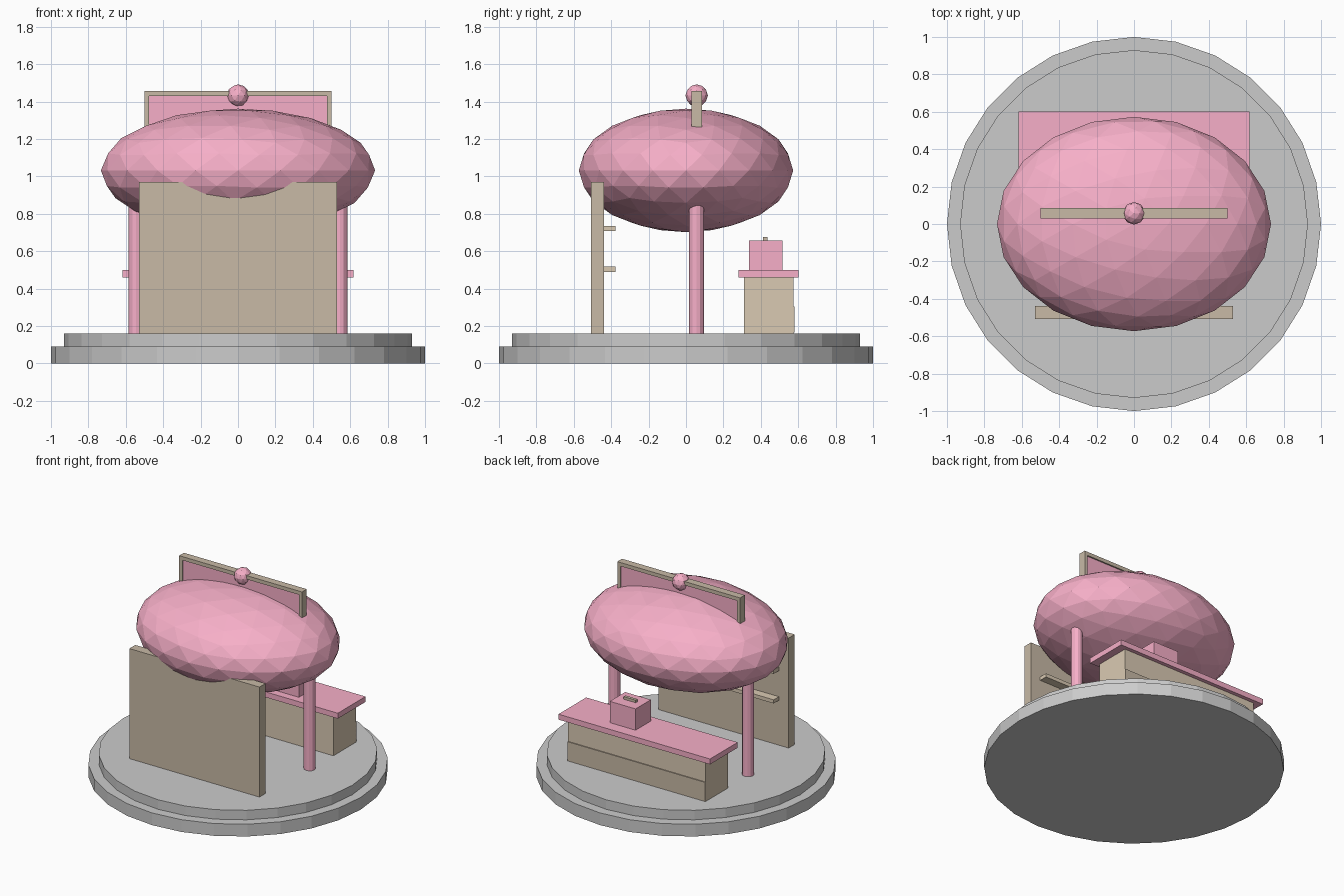
import bpy

if "Cube" in bpy.data.objects:
    bpy.data.objects.remove(bpy.data.objects["Cube"])

# Colours
def material(name, rgb):
    m = bpy.data.materials.new(name)
    m.diffuse_color = (*rgb, 1)
    m.use_nodes = True
    m.node_tree.nodes["Principled BSDF"].inputs["Base Color"].default_value = m.diffuse_color
    return m

PINK = material("pink", (0.93, 0.43, 0.58))
TAN = material("tan_wood", (0.70, 0.59, 0.45))
BROWN = material("dark_wood", (0.58, 0.49, 0.38))

def finish(name, mat):
    ob = bpy.context.object
    ob.name = name
    if mat:
        ob.data.materials.append(mat)
    return ob

def box(name, x, y, z, mat):
    """Box from (min, max) pairs on each axis."""
    bpy.ops.mesh.primitive_cube_add(size=1, location=[(a + b) / 2 for a, b in (x, y, z)])
    ob = finish(name, mat)
    ob.scale = [b - a for a, b in (x, y, z)]
    return ob

def cylinder(name, sides, r, x, y, z, mat=None):
    bpy.ops.mesh.primitive_cylinder_add(vertices=sides, radius=r, depth=z[1] - z[0],
                                        location=(x, y, (z[0] + z[1]) / 2))
    return finish(name, mat)

def ball(name, subdiv, location, scale, mat):
    bpy.ops.mesh.primitive_ico_sphere_add(subdivisions=subdiv, radius=1, location=location)
    ob = finish(name, mat)
    ob.scale = scale
    return ob

# Stepped round base
cylinder("base_lower", 28, 1.0, 0, 0, (0, 0.09))
cylinder("base_upper", 28, 0.93, 0, 0, (0.09, 0.16))

# Domed roof
ball("roof", 3, (0, 0, 1.032), (0.733, 0.573, 0.33), PINK)

# Side posts
for side, s in (("left", -1), ("right", 1)):
    cylinder(side + "_post", 12, 0.04, s * 0.545, 0.056, (0.16, 0.9), PINK)

# Wall and its inner shelves
box("wall", (-0.53, 0.53), (-0.507, -0.438), (0.16, 0.97), BROWN)
for name, z in (("lower_shelf", 0.49), ("upper_shelf", 0.708)):
    box(name, (-0.45, 0.45), (-0.438, -0.377), (z, z + 0.027), TAN)

# Counter
box("counter_body", (-0.56, 0.56), (0.31, 0.574), (0.16, 0.46), TAN)
box("counter_kick_panel", (-0.56, 0.56), (0.56, 0.581), (0.165, 0.305), BROWN)
box("counter_top", (-0.617, 0.617), (0.28, 0.602), (0.46, 0.5), PINK)

# Box on the counter with a small handle
box("counter_box", (0.05, 0.26), (0.337, 0.515), (0.5, 0.657), PINK)
box("box_handle", (0.105, 0.205), (0.413, 0.435), (0.657, 0.676), BROWN)

# Framed sign board on the roof
box("sign_board", (-0.475, 0.475), (0.04, 0.075), (1.2, 1.432), PINK)
box("sign_frame_top", (-0.5, 0.5), (0.03, 0.085), (1.43, 1.457), BROWN)
for side, s in (("left", -1), ("right", 1)):
    box(side + "_sign_frame", sorted((s * 0.475, s * 0.5)), (0.03, 0.085), (1.2, 1.43), BROWN)

# Finial
ball("finial", 2, (0, 0.057, 1.432), (0.06, 0.06, 0.06), PINK)
